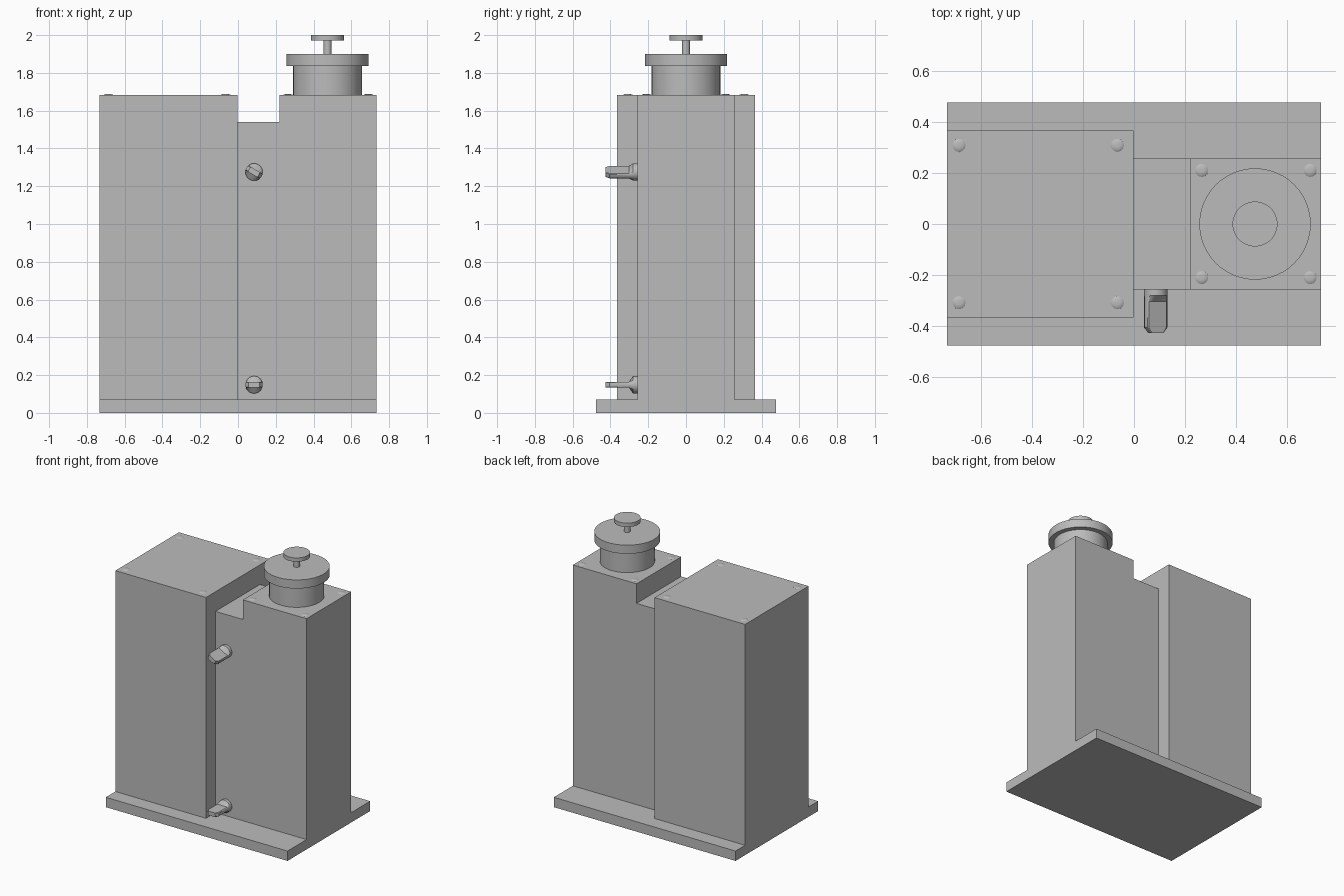
import bpy, bmesh, math

if "Cube" in bpy.data.objects:
    bpy.data.objects.remove(bpy.data.objects["Cube"])

mat = bpy.data.materials.new("machine grey")
mat.diffuse_color = (0.5, 0.5, 0.5, 1)
mat.use_nodes = True
mat.node_tree.nodes["Principled BSDF"].inputs["Base Color"].default_value = mat.diffuse_color


def finish(name, bm, smooth=False):
    bmesh.ops.recalc_face_normals(bm, faces=bm.faces[:])
    mesh = bpy.data.meshes.new(name)
    bm.to_mesh(mesh)
    bm.free()
    mesh.materials.append(mat)
    ob = bpy.data.objects.new(name, mesh)
    bpy.context.collection.objects.link(ob)
    if smooth:
        bpy.ops.object.select_all(action='DESELECT')
        ob.select_set(True)
        bpy.context.view_layer.objects.active = ob
        bpy.ops.object.shade_smooth_by_angle(angle=math.radians(30))
    return ob


def prism(name, profile, y0, y1):
    """Extrude an x-z outline from y0 to y1."""
    bm = bmesh.new()
    face = bm.faces.new([bm.verts.new((x, y0, z)) for x, z in profile])
    ext = bmesh.ops.extrude_face_region(bm, geom=[face])["geom"]
    verts = [v for v in ext if isinstance(v, bmesh.types.BMVert)]
    bmesh.ops.translate(bm, verts=verts, vec=(0, y1 - y0, 0))
    # the starting face stays as the front cap
    return finish(name, bm)


def loft(name, rings):
    """Skin a list of equal rings and cap both ends."""
    bm = bmesh.new()
    loops = [[bm.verts.new(p) for p in ring] for ring in rings]
    n = len(loops[0])
    for a, b in zip(loops, loops[1:]):
        for i in range(n):
            j = (i + 1) % n
            bm.faces.new((a[i], a[j], b[j], b[i]))
    bm.faces.new(loops[0])
    bm.faces.new(loops[-1])
    return finish(name, bm, True)


def turned(name, cx, cy, profile, n=48):
    """Solid of revolution around a vertical axis from (radius, z) pairs."""
    angles = [2 * math.pi * i / n for i in range(n)]
    return loft(name, [[(cx + r * math.cos(a), cy + r * math.sin(a), z)
                        for a in angles] for r, z in profile])


def rect(x0, x1, z0, z1):
    return [(x0, z0), (x1, z0), (x1, z1), (x0, z1)]


# Base plate and the two cabinets
prism("base_plate", rect(-0.733, 0.733, 0, 0.072), -0.476, 0.476)
prism("wide_cabinet", rect(-0.733, -0.002, 0.072, 1.683), -0.366, 0.366)
prism("notched_cabinet",
      [(-0.002, 0.072), (0.733, 0.072), (0.733, 1.683), (0.219, 1.683),
       (0.219, 1.54), (-0.002, 1.54)], -0.257, 0.257)

# Round head with wide cap, stem and button
turned("head_drum_and_cap", 0.474, 0,
       [(0.182, 1.683), (0.182, 1.837), (0.218, 1.837), (0.218, 1.9)])
turned("stem", 0.474, 0, [(0.021, 1.9), (0.021, 1.972)], 24)
turned("button", 0.474, 0, [(0.088, 1.972), (0.088, 2.0)])

# Low screw heads in the corners of both cabinet tops
for label, xs, dy in (("wide", (-0.685, -0.065), 0.308),
                      ("narrow", (0.265, 0.69), 0.21)):
    for x in xs:
        for y in (-dy, dy):
            turned(label + "_top_screw", x, y,
                   [(0.027, 1.682), (0.022, 1.686), (0.01, 1.688)], 12)


def latch(name, cx, cz, tilt, n=24):
    """Round boss that flattens into a finger blade."""
    r, ca, sa = 0.046, math.cos(tilt), math.sin(tilt)
    rings = []
    # y position, half thickness, width factor
    for y, h, w in ((-0.257, 0.046, 1), (-0.28, 0.046, 1),
                    (-0.303, 0.015, 1), (-0.405, 0.015, 1),
                    (-0.426, 0.015, 0.65)):
        ring = []
        for i in range(n):
            a = 2 * math.pi * i / n
            x = r * math.cos(a) * w
            z = max(-h, min(h, r * math.sin(a)))
            ring.append((cx + x * ca + z * sa, y, cz - x * sa + z * ca))
        rings.append(ring)
    return loft(name, rings)


# Two finger latches on the front
latch("upper_latch", 0.085, 1.275, math.radians(30))
latch("lower_latch", 0.085, 0.149, 0)
